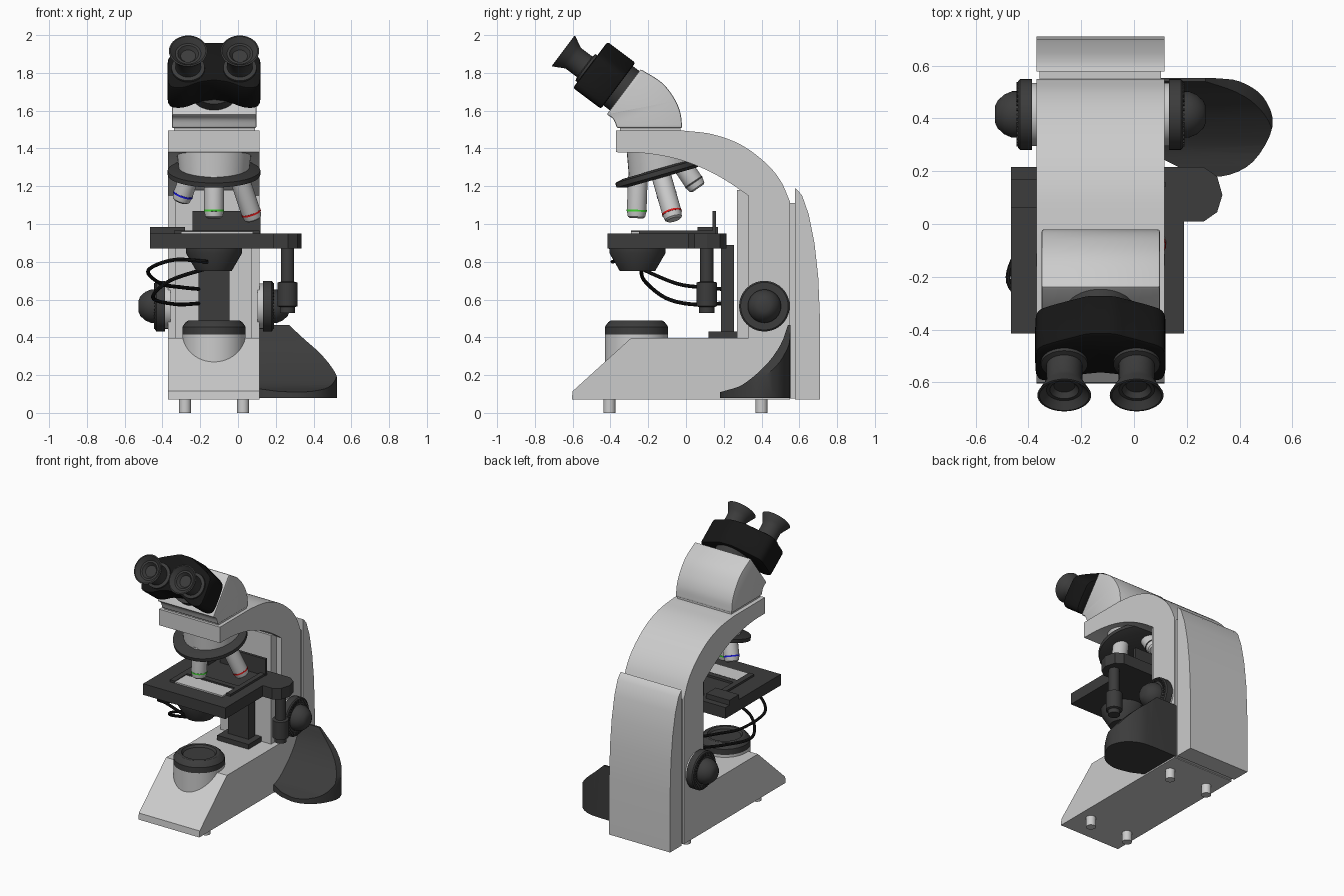
import bpy, bmesh, math
from mathutils import Vector, Matrix

if "Cube" in bpy.data.objects:
    bpy.data.objects.remove(bpy.data.objects["Cube"])

CX = -0.127                                   # centre plane of the stand
X0, X1 = -0.37, 0.115                         # stand width


def material(name, c):
    m = bpy.data.materials.new(name)
    m.diffuse_color = (*c, 1)
    m.use_nodes = True
    m.node_tree.nodes["Principled BSDF"].inputs["Base Color"].default_value = m.diffuse_color
    return m


DARK = material("dark_grey", (0.045, 0.045, 0.045))
BLACK = material("black", (0.008, 0.008, 0.008))
LIGHT = material("light_grey", (0.55, 0.55, 0.55))
RED, GREEN, BLUE = (material(n, c) for n, c in (
    ("red", (0.7, 0.01, 0.01)), ("green", (0.05, 0.65, 0.03)), ("blue", (0.01, 0.01, 0.7))))


def finish(name, bm, mat, bevel=0):
    bmesh.ops.recalc_face_normals(bm, faces=bm.faces)
    me = bpy.data.meshes.new(name)
    bm.to_mesh(me)
    bm.free()
    ob = bpy.data.objects.new(name, me)
    bpy.context.collection.objects.link(ob)
    me.materials.append(mat)
    if bevel:
        b = ob.modifiers.new("bevel", 'BEVEL')
        b.width, b.segments, b.limit_method, b.angle_limit = bevel, 2, 'ANGLE', 0.7
    return ob


def spline(pts, n=5):
    """Catmull-Rom curve through the points."""
    p = [Vector(q) for q in pts]
    p = [2 * p[0] - p[1]] + p + [2 * p[-1] - p[-2]]
    out = []
    for a, b, c, d in zip(p, p[1:], p[2:], p[3:]):
        for i in range(n):
            t = i / n
            out.append(0.5 * (2 * b + (c - a) * t + (2 * a - 5 * b + 4 * c - d) * t * t
                              + (3 * b - a - 3 * c + d) * t ** 3))
    return [tuple(v) for v in out] + [tuple(pts[-1])]


def prism(name, pts, axis, lo, hi, mat=LIGHT, bevel=0):
    """Extrude a 2D outline along an axis."""
    place = {'x': lambda u, v, w: (w, u, v), 'y': lambda u, v, w: (u, w, v),
             'z': lambda u, v, w: (u, v, w)}[axis]
    bm = bmesh.new()
    a, b = ([bm.verts.new(place(u, v, w)) for u, v in pts] for w in (lo, hi))
    bm.faces.new(a)
    bm.faces.new(b)
    for i in range(len(pts)):
        j = (i + 1) % len(pts)
        bm.faces.new((a[i], a[j], b[j], b[i]))
    return finish(name, bm, mat, bevel)


def box(name, x, y, z, mat=LIGHT, bevel=0):
    return prism(name, [(x[0], y[0]), (x[1], y[0]), (x[1], y[1]), (x[0], y[1])], 'z', *z, mat, bevel)


def lathe(name, prof, origin, direction=(0, 0, 1), mat=LIGHT, n=40):
    """Revolve (radius, distance) points about an axis; ends are capped."""
    bm = bmesh.new()
    rings = [[bm.verts.new((r * math.cos(2 * math.pi * i / n), r * math.sin(2 * math.pi * i / n), s))
              for i in range(n)] for r, s in prof]
    for a, b in zip(rings, rings[1:]):
        for i in range(n):
            j = (i + 1) % n
            bm.faces.new((a[i], a[j], b[j], b[i]))
    bm.faces.new(rings[0])
    bm.faces.new(rings[-1])
    rot = Vector(direction).to_track_quat('Z', 'Y').to_matrix().to_4x4()
    bm.transform(Matrix.Translation(origin) @ rot)
    return finish(name, bm, mat)


# Stand: base, column and curved arm in one side profile
stand = [(-0.605, 0.07), (-0.6, 0.115), (-0.29, 0.397), (0.33, 0.397)]
stand += spline([(0.33, 1.15), (0.22, 1.225), (0.1, 1.29), (-0.05, 1.345), (-0.22, 1.375), (-0.37, 1.38)])
stand += [(-0.37, 1.495)]
stand += spline([(-0.02, 1.495), (0.14, 1.475), (0.29, 1.42), (0.42, 1.325), (0.5, 1.23), (0.55, 1.12)])
stand += [(0.55, 0.07)]
prism("stand", stand, 'x', X0, X1)
box("column_rail", (-0.33, 0.075), (0.27, 0.34), (0.39, 1.18))
box("back_seam", (X0 + 0.012, X1 - 0.012), (0.545, 0.585), (0.075, 1.11))
cover = [(0.577, 0.07), (0.71, 0.07), (0.71, 0.48), (0.7, 0.72), (0.68, 0.9), (0.65, 1.05),
         (0.615, 1.15), (0.59, 1.18), (0.577, 1.19)]
prism("back_cover", cover, 'x', X0, X1)
for x in (-0.28, 0.027):
    for y in (-0.405, 0.4):
        lathe("foot", [(0.032, 0), (0.032, 0.08)], (x, y, 0), n=24)

# Illuminator in the base
lathe("illuminator_housing", [(0.168, 0.12), (0.168, 0.415)], (CX, -0.262, 0))
lathe("illuminator_ring", [(0.168, 0.415), (0.168, 0.455), (0.15, 0.48), (0.135, 0.49),
                           (0.115, 0.49), (0.105, 0.475)], (CX, -0.262, 0), mat=DARK)

# Lamp housing: intersection of plan, front and side outlines
plan = [(0.1, 0.25)] + spline([(0.2, 0.2), (0.33, 0.18), (0.45, 0.235), (0.525, 0.37),
                               (0.49, 0.48), (0.4, 0.54), (0.3, 0.553)], 4) + [(0.1, 0.553)]
lamp = prism("lamp_housing", plan, 'z', 0.08, 0.5, DARK)
side = [(0.16, 0.07), (0.16, 0.105)] + spline([(0.2, 0.115), (0.3, 0.15), (0.42, 0.25), (0.5, 0.36),
                                              (0.54, 0.466)], 4) + [(0.6, 0.466), (0.6, 0.07)]
front = [(0.05, 0.05), (0.05, 0.48)] + spline([(0.27, 0.466), (0.34, 0.4), (0.44, 0.31), (0.51, 0.22),
                                               (0.54, 0.14)], 4) + [(0.6, 0.05)]
for cutter in (prism("lamp_side_cutter", side, 'x', 0, 0.7), prism("lamp_front_cutter", front, 'y', 0, 0.7)):
    cutter.hide_render = True
    mod = lamp.modifiers.new("shape", 'BOOLEAN')
    mod.operation, mod.object, mod.solver = 'INTERSECT', cutter, 'EXACT'
    bpy.context.view_layer.objects.active = lamp
    bpy.ops.object.modifier_apply(modifier=mod.name)
    bpy.data.objects.remove(cutter)

# Focus knobs on both sides
for s in (-1, 1):
    o, d = (CX, 0.415, 0.565), (s, 0, 0)
    lathe("focus_collar", [(0.12, 0.23), (0.12, 0.262)], o, d)
    lathe("coarse_knob", [(0.134, 0.26), (0.134, 0.305), (0.126, 0.312), (0.1, 0.312)], o, d, DARK)
    lathe("fine_knob", [(0.088, 0.3), (0.088, 0.335), (0.075, 0.365), (0.052, 0.39), (0.03, 0.4)], o, d, DARK)
    bm = bmesh.new()
    for i in range(36):
        spin = Matrix.Rotation(i * math.pi / 18, 4, 'X')
        m = Matrix.Translation(o) @ spin @ Matrix.Translation((s * 0.312, 0.112, 0))
        bmesh.ops.create_cube(bm, size=1, matrix=m @ Matrix.Diagonal((0.012, 0.02, 0.008, 1)))
    finish("knob_grip", bm, DARK)

# Stage with its support, slide and holder
outline = [(-0.465, -0.415), (0.19, -0.415), (0.19, 0.01), (0.265, 0.01), (0.315, 0.045), (0.335, 0.11),
           (0.315, 0.18), (0.265, 0.215), (-0.465, 0.215)]
prism("stage", outline, 'z', 0.87, 0.95, DARK)
box("stage_post", (-0.21, -0.045), (0.185, 0.255), (0.4, 0.89), DARK)
box("stage_post_foot", (-0.25, 0.0), (0.12, 0.275), (0.395, 0.432), DARK)
box("slide", (-0.3, 0.08), (-0.29, -0.16), (0.949, 0.96))
box("slide_holder_block", (-0.465, -0.28), (0.06, 0.17), (0.949, 0.985), DARK)
box("slide_holder_plate", (-0.24, 0.12), (0.14, 0.16), (0.949, 1.07), DARK)
box("slide_holder_arm", (-0.34, -0.3), (-0.29, 0.07), (0.949, 0.965), DARK)
box("slide_holder_arm", (0.08, 0.115), (-0.25, 0.15), (0.949, 0.965), DARK)
box("slide_holder_bar", (-0.34, 0.115), (-0.15, -0.11), (0.949, 0.965), DARK)
lathe("stage_control", [(0.04, 0.53), (0.04, 0.56), (0.054, 0.565), (0.054, 0.69), (0.035, 0.695), (0.035, 0.88)],
      (0.262, 0.11, 0), mat=DARK, n=32)
lathe("condenser", [(0.093, 0.75), (0.148, 0.845), (0.15, 0.88)], (CX, -0.257, 0), mat=DARK)

# Loose cables under the stage
cables = ([(-0.16, -0.39, 0.8), (-0.34, -0.33, 0.81), (-0.475, -0.22, 0.755), (-0.41, -0.05, 0.685),
           (-0.3, 0.08, 0.665), (-0.2, 0.2, 0.655)],
          [(-0.15, -0.24, 0.77), (-0.36, -0.22, 0.7), (-0.45, -0.11, 0.61), (-0.33, 0.03, 0.575),
           (-0.2, 0.2, 0.58)])
for pts in cables:
    cu = bpy.data.curves.new("cable", 'CURVE')
    cu.dimensions, cu.bevel_depth, cu.bevel_resolution = '3D', 0.01, 2
    path = spline(pts, 8)
    sp = cu.splines.new('POLY')
    sp.points.add(len(path) - 1)
    for p, q in zip(sp.points, path):
        p.co = (*q, 1)
    ob = bpy.data.objects.new("cable", cu)
    bpy.context.collection.objects.link(ob)
    cu.materials.append(BLACK)

# Revolving nosepiece, tilted backwards
tilt = math.radians(16)
down = Vector((0, math.sin(tilt), -math.cos(tilt)))
centre = Vector((CX, -0.135, 1.27))
neck = lathe("nosepiece_neck", [(0.185, 1.27), (0.2, 1.4)], (CX, -0.115, 0))
for v in neck.data.vertices:
    if v.co.z < 1.3:
        v.co.z += (v.co.y + 0.135) * math.tan(tilt)
lathe("nosepiece_disc", [(0.2, -0.025), (0.245, -0.015), (0.245, 0.01), (0.19, 0.025)], centre, down, DARK)

# Objectives fanned around the nosepiece axis
front_dir = Vector((0, -math.cos(tilt), -math.sin(tilt)))
for angle, length, band in ((0, 0.205, GREEN), (90, 0.27, RED), (-90, 0.165, BLUE), (180, 0.14, DARK)):
    a = math.radians(angle)
    out = front_dir * math.cos(a) + Vector((1, 0, 0)) * math.sin(a)
    o, d = centre + out * 0.125, down * 0.95 + out * 0.31
    k = length - 0.045
    lathe("objective", [(0.052, -0.02), (0.052, k), (0.051, k + 0.012), (0.046, length - 0.008),
                        (0.036, length)], o, d, n=32)
    lathe("objective_band", [(0.0535, k), (0.0535, k + 0.01)], o, d, band, n=32)

# Head
box("head_mount", (-0.34, 0.09), (-0.35, -0.03), (1.49, 1.515))
head = spline([(-0.02, 1.508), (-0.03, 1.59), (-0.065, 1.67), (-0.13, 1.75), (-0.24, 1.82)])
head += spline([(-0.42, 1.58), (-0.385, 1.555), (-0.365, 1.508)])
prism("head", head, 'x', -0.35, 0.098, bevel=0.012)

# Binocular body: two-lobed section swept along the tilted optical axis
axis, up = Vector((0, -0.8, 0.6)), Vector((0, 0.6, 0.8))
mid = Vector((CX, -0.433, 1.787))
half = spline([(0, -0.1), (0.08, -0.115), (0.15, -0.146), (0.21, -0.15), (0.243, -0.12), (0.246, 0),
               (0.235, 0.06), (0.18, 0.095), (0.1, 0.13), (0.05, 0.15), (0, 0.152)], 3)
section = half + [(-x, v) for x, v in half[-2:0:-1]]
body = prism("binocular_body", section, 'z', -0.0925, 0.0925, BLACK, bevel=0.012)
frame = Matrix((Vector((1, 0, 0)), up, axis)).transposed().to_4x4()
body.data.transform(Matrix.Translation(mid) @ frame)
bm = bmesh.new()
bm.from_mesh(body.data)
bmesh.ops.recalc_face_normals(bm, faces=bm.faces)
bm.to_mesh(body.data)
bm.free()
lathe("head_collar", [(0.13, -0.16), (0.13, -0.08)], mid, axis, DARK)

# Eyepieces with flared, recessed eyecups
for s in (-1, 1):
    lathe("eyepiece", [(0.088, 0.08), (0.088, 0.105), (0.068, 0.11), (0.068, 0.185), (0.078, 0.205), (0.102, 0.25),
                       (0.094, 0.252), (0.068, 0.225), (0.055, 0.225), (0.04, 0.205)],
          mid + Vector((s * 0.137, 0, 0)) - up * 0.026, axis, DARK)

# Smooth shading with sharp edges kept
bpy.ops.object.select_all(action='SELECT')
bpy.context.view_layer.objects.active = lamp
bpy.ops.object.convert(target='MESH')
bpy.ops.object.shade_smooth_by_angle(angle=math.radians(32))
